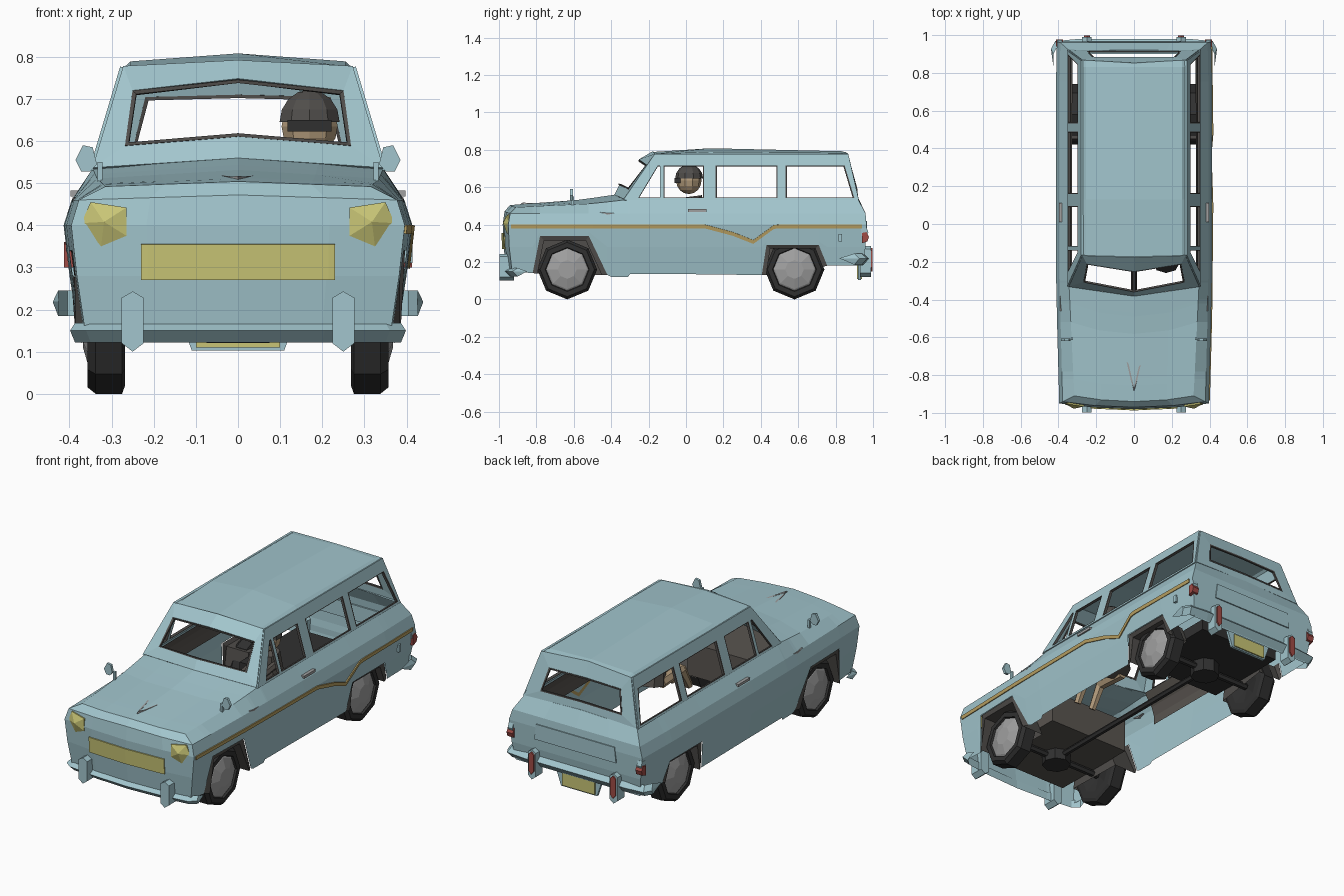
import bpy, bmesh, math
from mathutils import Vector, Matrix

if "Cube" in bpy.data.objects:
    bpy.data.objects.remove(bpy.data.objects["Cube"])

def mat(name, r, g, b):
    m = bpy.data.materials.new(name)
    m.diffuse_color = (r, g, b, 1)
    m.use_nodes = True
    m.node_tree.nodes["Principled BSDF"].inputs["Base Color"].default_value = m.diffuse_color
    return m

PAINT = mat("paint", .36, .56, .61)
DARK = mat("rubber", .03, .03, .03)
TRIM = mat("dark_trim", .08, .075, .07)
LINING = mat("lining", .1, .09, .08)
METAL = mat("metal", .35, .35, .35)
YELLOW = mat("yellow", .58, .56, .18)
GOLD = mat("gold", .48, .35, .12)
RED = mat("red", .35, .07, .06)
SKIN = mat("tan", .45, .33, .2)

def mesh(name, verts, faces, material, mirror=False, thick=0):
    n = len(verts)
    if mirror:
        verts = list(verts) + [(-x, y, z) for x, y, z in verts]
        faces = list(faces) + [[n + i for i in reversed(f)] for f in faces]
    me = bpy.data.meshes.new(name)
    me.from_pydata([tuple(v) for v in verts], [], faces)
    bm = bmesh.new()
    bm.from_mesh(me)
    bmesh.ops.remove_doubles(bm, verts=bm.verts, dist=.0005)
    bmesh.ops.recalc_face_normals(bm, faces=bm.faces)
    bm.to_mesh(me)
    bm.free()
    me.materials.append(material)
    ob = bpy.data.objects.new(name, me)
    bpy.context.collection.objects.link(ob)
    if thick:
        s = ob.modifiers.new("thickness", 'SOLIDIFY')
        s.thickness, s.offset = thick, 0
    return ob

def grid(name, rows, material, mirror=False, closed=False, thick=0):
    """Skin a list of equally long point rows."""
    m = len(rows[0])
    faces = [(i*m + j, (i+1)*m + j, (i+1)*m + (j+1) % m, i*m + (j+1) % m)
             for i in range(len(rows)-1) for j in range(m if closed else m-1)]
    return mesh(name, [p for r in rows for p in r], faces, material, mirror, thick)

def prism(name, pts, axis, a, b, material, mirror=False):
    """Extrude a 2D polygon along axis 0, 1 or 2 from a to b."""
    n = len(pts)
    verts = [p[:axis] + (t,) + p[axis:] for t in (a, b) for p in pts]
    faces = [list(range(n)), list(range(n, 2*n))]
    faces += [(i, (i+1) % n, n + (i+1) % n, n + i) for i in range(n)]
    return mesh(name, verts, faces, material, mirror)

def box(name, x0, x1, y0, y1, z0, z1, material, mirror=False):
    return prism(name, [(y0, z0), (y1, z0), (y1, z1), (y0, z1)], 0, x0, x1, material, mirror)

def rod(name, p, q, r, material, r2=None, sides=6):
    p, q = Vector(p), Vector(q)
    rot = (q - p).to_track_quat('Z', 'Y')
    ring = lambda c, s: [c + rot @ Vector((s*math.cos(k*math.tau/sides), s*math.sin(k*math.tau/sides), 0))
                         for k in range(sides)]
    n = sides
    faces = [(i, (i+1) % n, n + (i+1) % n, n + i) for i in range(n)] + [list(range(n)), list(range(n, 2*n))]
    return mesh(name, ring(p, r) + ring(q, r if r2 is None else r2), faces, material)

def lerp_table(table, t):
    for (a, u), (b, v) in zip(table, table[1:]):
        if t <= b:
            return u + (v - u) * max(0, (t - a) / (b - a))
    return table[-1][1]

WIDTH = [(.12, .375), (.28, .40), (.40, .414), (.46, .395), (.535, .345)]
TAPER = [(-.95, .955), (-.6, .98), (-.2, 1), (.7, 1), (.96, .985)]
def side_x(y, z):
    return lerp_table(WIDTH, z) * lerp_table(TAPER, y)

# Lower body: one ring of panels from nose centre to tail centre, arches in the lower edge
stations = [(-.93, .15), (-.82, .14), (-.78, .34), (-.52, .34), (-.42, .13), (-.40, .12), (-.31, .12),
            (-.30, .135), (0, .135), (.405, .13), (.43, .29), (.71, .29), (.755, .18), (.94, .18)]
NOSE = [-.93, -.945, -.95, -.94, -.91]
TAIL = [.945, .96, .965, .96, .92]
EDGE = [(-.93, .492), (-.5, .512), (-.3, .535)]
def column(i):
    y, zb = stations[i]
    col = []
    for j, z in enumerate([zb, max(.28, zb + .02), .40, .46, lerp_table(EDGE, y)]):
        yy = NOSE[j] if i == 0 else TAIL[j] if i == len(stations)-1 else y
        x = lerp_table([(-.93, .315), (-.3, .345)], y) if j == 4 else side_x(y, z)
        col.append((x, yy, z))
    return col
cols = [column(i) for i in range(len(stations))]
front = [[(x*f, y - .03*(1 - f*f), z + (.012*(1-f) if j > 2 else 0)) for j, (x, y, z) in enumerate(cols[0])] for f in (0, .55)]
back = [[(x*f, y, z + (.01*(1-f) if j == 4 else 0)) for j, (x, y, z) in enumerate(cols[-1])] for f in (.5, 0)]
grid("body_shell", front + cols + back, PAINT, True)

# Bonnet
hood = []
for c in cols[:8]:
    x, y, z = c[4]
    t = (y + .91) / .61
    hood.append([(x*f, y - (.03 + .05*t)*(1 - f*f), z + (.012 + .013*t)*(1 - f)) for f in (1, .55, 0)])
grid("bonnet", hood, PAINT, True)
grid("bonnet_ornament", [[(0, -.885, .505), (0, -.87, .515)], [(.012, -.83, .505), (.012, -.83, .515)],
                         [(.035, -.73, .508), (.035, -.73, .518)]], METAL, True, thick=.008)

# Rear deck below the back window
grid("rear_deck", [[(.345, .90, .535), (0, .90, .55)], [cols[-1][4], back[-1][4]]], PAINT, True)

# Cabin sides: strips and pillars on the leaning side plane
def lean(y, z):
    return (.345 - (z - .535) * .3, y, z)
panels = {
    "window_sill": [(-.33, .53), (.92, .53), (.915, .54), (-.323, .54)],
    "roof_rail": [(-.205, .715), (.878, .715), (.865, .775), (-.165, .775)],
    "windscreen_pillar": [(-.323, .54), (-.255, .54), (-.15, .715), (-.205, .715)],
    "vent_pillar": [(-.138, .54), (-.12, .54), (-.12, .715), (-.138, .715)],
    "door_pillar": [(.095, .54), (.158, .54), (.158, .715), (.095, .715)],
    "middle_pillar": [(.49, .54), (.532, .54), (.532, .715), (.49, .715)],
    "rear_pillar": [(.90, .54), (.915, .54), (.878, .715), (.848, .715)]}
for name, pts in panels.items():
    mesh(name, [lean(*p) for p in pts], [(0, 1, 2, 3)], PAINT, True, .014)

# Window seals
def seal(name, pts, s=.96):
    c = sum((Vector(p) for p in pts), Vector()) / len(pts)
    inner = [c + (Vector(p) - c) * s for p in pts]
    n = len(pts)
    mesh(name, pts + inner, [(i, (i+1) % n, n + (i+1) % n, n + i) for i in range(n)], TRIM, True, .014)
for k, q in enumerate([[-.255, -.138, -.138, -.15], [-.12, .095, .095, -.12],
                       [.158, .49, .49, .158], [.532, .90, .848, .532]]):
    seal("side_window_seal_%d" % k, [lean(y, z) for y, z in zip(q, (.54, .54, .715, .715))])

# Windscreen and tailgate frames: outer loop to inner loop, then a seal
def screen(name, outer, inner):
    mesh(name + "_frame", outer + inner, [(i, i+1, 5+i, 4+i) for i in range(3)], PAINT, True, .006)
    rim = [(x*.965, y, z + (.008 if i < 2 else -.008)) for i, (x, y, z) in enumerate(inner)]
    mesh(name + "_seal", inner + rim, [(i, i+1, 5+i, 4+i) for i in range(3)], TRIM, True, .01)
screen("windscreen", [(0, -.38, .558), (.345, -.33, .535), (.272, -.165, .776), (0, -.175, .79)],
       [(0, -.355, .61), (.268, -.305, .587), (.25, -.21, .718), (0, -.25, .746)])
screen("tailgate", [(0, .915, .545), (.345, .92, .535), (.272, .865, .776), (0, .85, .788)],
       [(0, .912, .585), (.25, .912, .58), (.22, .88, .705), (0, .88, .71)])

# Roof
roof = [(-.167, .001, .788, -.01), (.13, .012, .808, 0), (.83, .006, .792, 0), (.866, .001, .787, -.015)]
grid("roof", [[(.274, y, .772), (.255, y, .777 + a), (0, y + d, b)] for y, a, b, d in roof], PAINT, True)

# Inner door lining
grid("side_lining", [[(side_x(y, z) - .02, y, z) for z in (.36, .41, .46, .53)]
                     for y in (-.3, .1, .5, .9)], LINING, True)

# Wheel housings and wheels
def housing(name, prof):
    outer = [(side_x(y, z) - .004, y, z) for y, z in prof]
    cy = sum(p[0] for p in prof) / len(prof)
    lip = [(.385, cy + (y - cy)*.86, .13 + (z - .13)*.88) for y, z in prof]
    inner = [(.25, y, z) for _, y, z in lip]
    grid(name, [outer, lip, inner], TRIM, True)
    mesh(name + "_wall", inner, [list(range(len(inner)))], TRIM, True)
housing("front_wheel_housing", [(-.82, .14), (-.78, .34), (-.52, .34), (-.42, .13)])
housing("rear_wheel_housing", [(.405, .13), (.43, .29), (.71, .29), (.755, .18)])
def lathe(name, prof, y, material, sx):
    rows = [[(sx*x, y + r*math.sin(k*math.tau/8), .16 - r*math.cos(k*math.tau/8)) for k in range(8)] for x, r in prof]
    grid(name, rows, material, closed=True)
for tag, y in (("front", -.635), ("rear", .58)):
    for side, sx in (("left", -1), ("right", 1)):
        lathe(tag + "_tyre_" + side, [(.29, 0), (.268, .1), (.268, .14), (.275, .16), (.338, .16), (.357, .145),
                                      (.357, .118), (.345, .113)], y, DARK, sx)
        lathe(tag + "_hubcap_" + side, [(.345, .116), (.352, .105), (.368, .05), (.368, 0)], y, METAL, sx)
    # Axles and differentials
    rod(tag + "_axle", (-.28, y, .16), (.28, y, .16), .018, DARK)
    rod(tag + "_differential", (0, y, .12), (0, y, .20), .075, DARK, sides=8)
rod("drive_shaft", (0, -.64, .16), (0, .58, .16), .016, DARK)
box("engine_tray", -.25, .25, -.88, -.37, .18, .36, LINING)
box("boot_floor", -.25, .25, .37, .86, .19, .25, DARK)

# Bumpers: ridged section swept along a half path, ends drawn to a point
def bumper(name, path, z0, ridge, z1, tip):
    rows = [[(x, y, z0), (x*1.03, y*1.03, ridge), (x, y, z1)] for x, y in path]
    grid(name, rows + [[tip]*3], PAINT, True, True)
bumper("front_bumper", [(0, -.958), (.2, -.948), (.35, -.93), (.387, -.90)], .122, .15, .168, (.385, -.85, .15))
bumper("rear_bumper", [(0, .95), (.3, .95), (.405, .94), (.427, .90)], .185, .218, .245, (.425, .82, .22))
def guard(z0, z1, w):
    return [(.25-w, z0+.02), (.25, z0), (.25+w, z0+.02), (.25+w, z1-.015), (.25, z1), (.25-w, z1-.015)]
prism("front_bumper_guard", guard(.10, .243, .026), 1, -.998, -.92, PAINT, True)
prism("rear_bumper_guard", guard(.12, .285, .024), 1, .93, .99, PAINT, True)
prism("rear_guard_lamp", guard(.15, .275, .016), 1, .985, .998, RED, True)

# Grille, headlights, tail lights, plates
grid("grille", [[(x, y, .27), (x, y - .004, .355)] for x, y in ((0, -.98), (.215, -.971), (.23, -.969))], YELLOW, True, thick=.006)
lamp = [(.35, .455), (.265, .442), (.265, .375), (.325, .35), (.372, .405)]
ring = [(x, -.966 + (x - .265)*.16, z) for x, z in lamp]
mesh("headlight", ring + [(.318, -.978, .408)] + [(x, -.92, z) for x, z in lamp],
     [(i, (i+1) % 5, 5) for i in range(5)] + [(i, (i+1) % 5, 6 + (i+1) % 5, 6 + i) for i in range(5)], YELLOW, True)
prism("tail_light_base", [(.935, .34), (.965, .335), (.975, .36), (.965, .385), (.935, .38)], 0, .38, .408, PAINT, True)
prism("tail_light", [(.94, .30), (.97, .31), (.978, .335), (.965, .36), (.94, .355)], 0, .375, .413, RED, True)
prism("tailgate_panel", [(-.25, .335), (.25, .335), (.24, .42), (-.24, .42)], 1, .955, .969, PAINT)
prism("plate_holder", [(-.14, .19), (-.11, .103), (.11, .103), (.14, .19)], 1, .92, .935, PAINT)
box("number_plate", -.10, .10, .915, .942, .11, .18, YELLOW)
box("filler_flap", .39, .414, .815, .835, .31, .35, PAINT)

# Gold side stripe (one side only)
line = [(-.935, .39), (-.5, .39), (.10, .39), (.25, .35), (.36, .307), (.47, .387), (.50, .39), (.94, .39)]
grid("side_stripe", [[(side_x(y, z + d) + .003, y, z + d) for d in (-.01, .01)] for y, z in line], GOLD, thick=.006)

# Door handles, fender spears and mirrors
box("door_handle", .375, .398, .01, .11, .468, .482, METAL, True)
prism("fender_spear", [(-.46, .466), (-.42, .452), (-.38, .462), (-.42, .462)], 0, .38, .393, METAL, True)
box("mirror_stem", .322, .334, -.615, -.60, .50, .55, PAINT, True)
prism("mirror", [(.335, .545), (.35, .528), (.372, .528), (.386, .555), (.368, .59), (.345, .585)],
      1, -.62, -.605, PAINT, True)

# Driver: head, helmet, goggles, body, limbs
def ball(name, c, s, material, z_cut=None):
    bm = bmesh.new()
    bmesh.ops.create_uvsphere(bm, u_segments=10, v_segments=8, radius=1,
                              matrix=Matrix.Translation(c) @ Matrix.Diagonal((*s, 1)))
    if z_cut:
        bmesh.ops.delete(bm, geom=[v for v in bm.verts if v.co.z < z_cut], context='VERTS')
    me = bpy.data.meshes.new(name)
    bm.to_mesh(me)
    bm.free()
    me.materials.append(material)
    bpy.context.collection.objects.link(bpy.data.objects.new(name, me))
ball("driver_head", (.17, .015, .635), (.07, .068, .072), SKIN)
ball("driver_helmet", (.17, .017, .645), (.075, .075, .077), TRIM, .64)
box("driver_goggles", .118, .222, -.062, -.03, .622, .65, DARK)
rod("driver_torso", (.17, .06, .32), (.17, .03, .55), .075, LINING, .055, 8)
for x in (.12, .22):
    rod("driver_arm", (x, .03, .50), (x, -.19, .47), .02, LINING)
    rod("driver_thigh", (x, .05, .33), (x, -.13, .34), .03, SKIN, .028)
    rod("driver_shin", (x, -.13, .34), (x, -.2, .22), .026, SKIN, .02)
rod("steering_wheel", (.17, -.20, .45), (.17, -.21, .46), .07, DARK, sides=8)
